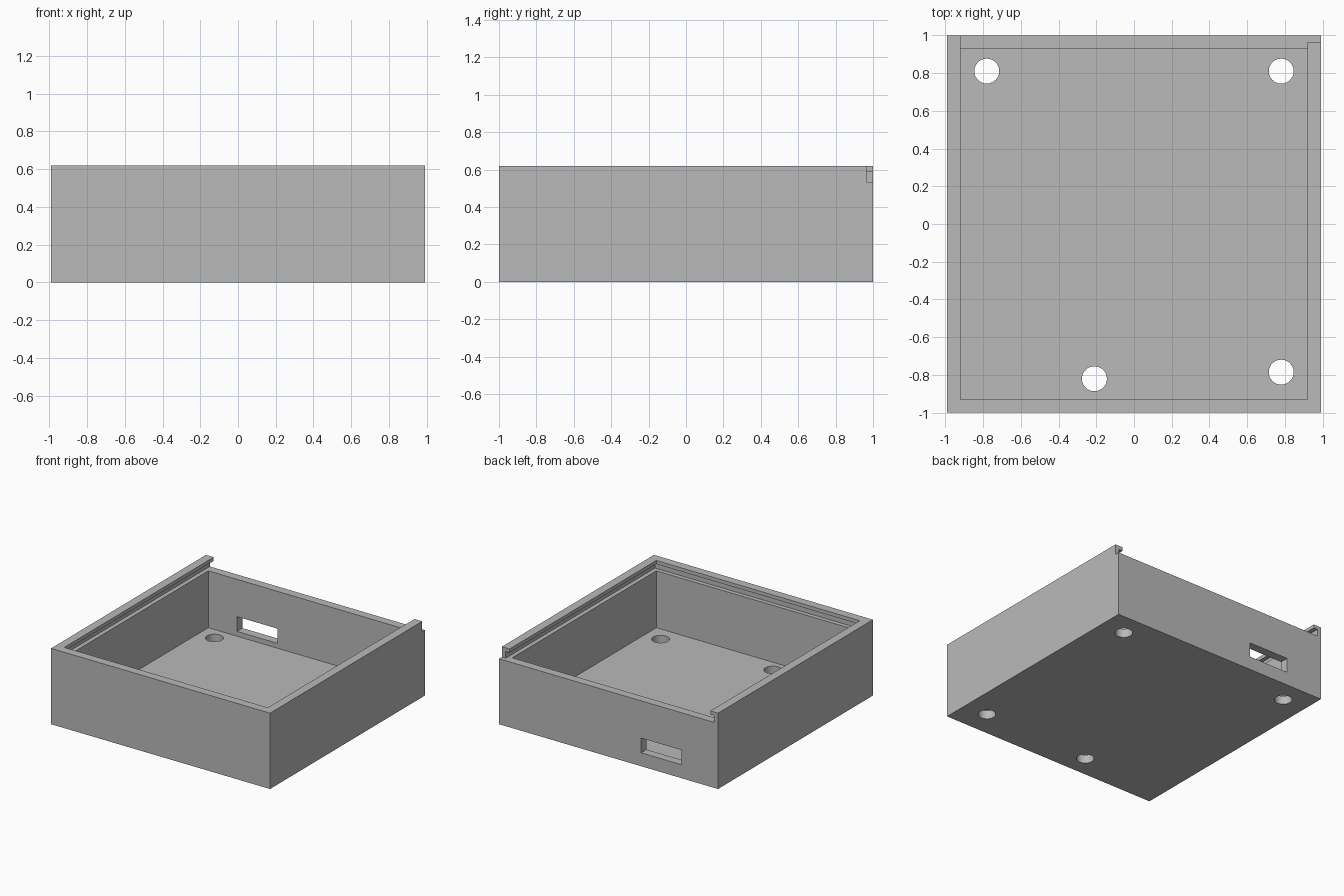
import bpy

old = bpy.data.objects.get("Cube")
if old:
    bpy.data.objects.remove(old, do_unlink=True)

# Single grey plastic
grey = bpy.data.materials.new("grey plastic")
grey.use_nodes = True
colour = (0.49, 0.49, 0.49, 1)
grey.diffuse_color = colour
grey.node_tree.nodes["Principled BSDF"].inputs["Base Color"].default_value = colour


def block(name, lo, hi):
    """Box between two opposite corners."""
    centre = [(a + b) / 2 for a, b in zip(lo, hi)]
    bpy.ops.mesh.primitive_cube_add(size=1, location=centre)
    ob = bpy.context.object
    ob.name = name
    ob.scale = [b - a for a, b in zip(lo, hi)]
    bpy.ops.object.transform_apply(location=True, rotation=False, scale=True)
    ob.data.materials.append(grey)
    return ob


def cut(target, cutter):
    """Subtract the cutter and remove it."""
    cutter.hide_render = True
    mod = target.modifiers.new("cut", "BOOLEAN")
    mod.operation = "DIFFERENCE"
    mod.solver = "EXACT"
    mod.object = cutter
    bpy.context.view_layer.objects.active = target
    bpy.ops.object.modifier_apply(modifier=mod.name)
    bpy.data.objects.remove(cutter, do_unlink=True)


X, Y, TOP = 0.99, 1.0, 0.62
WALL, HALF = 0.07, 0.035
LEDGE, LIP = 0.535, 0.59
OUT = 1.2

box = block("box", (-X, -Y, 0), (X, Y, TOP))

# Inner cavity above the floor
cut(box, block("cavity", (-X + WALL, -Y + WALL, WALL), (X - WALL, Y - WALL, OUT)))

# Lid groove, open at the back
cut(box, block("lid_groove", (-X + HALF, -Y + HALF, LEDGE), (X - HALF, OUT, LIP)))

# Opening between the lips, carried through the back wall
cut(box, block("lid_opening", (-X + WALL, -Y + WALL, LEDGE), (X - WALL, OUT, OUT)))

# Shortened end of the left rail
cut(box, block("rail_notch", (0, Y - HALF, LEDGE), (OUT, OUT, OUT)))

# Connector window in the back wall
cut(box, block("connector_window", (-0.66, 0.8, 0.11), (-0.295, OUT, 0.23)))

# Mounting holes through the floor
for x, y in [(-0.78, 0.81), (0.78, 0.81), (0.78, -0.785), (-0.21, -0.82)]:
    bpy.ops.mesh.primitive_cylinder_add(vertices=48, radius=0.066, depth=0.3,
                                        location=(x, y, 0.05))
    hole = bpy.context.object
    hole.data.materials.append(grey)
    cut(box, hole)

# Crisp flat walls, smooth hole sides
bpy.ops.object.select_all(action="DESELECT")
box.select_set(True)
bpy.context.view_layer.objects.active = box
bpy.ops.object.shade_smooth_by_angle()
